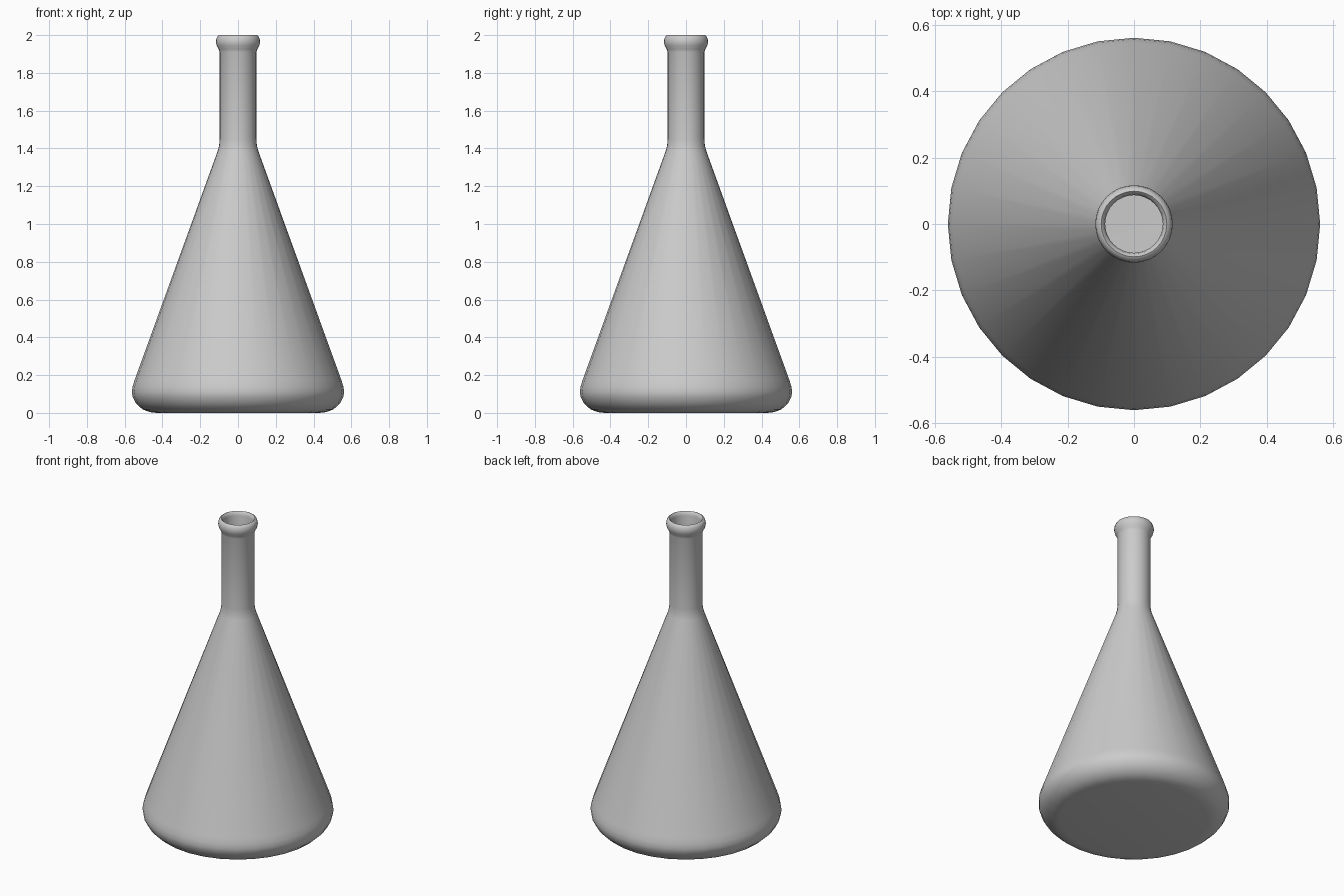
import bpy, bmesh, math

if "Cube" in bpy.data.objects:
    bpy.data.objects.remove(bpy.data.objects["Cube"])

SIDES = 32

# Outer profile from base centre to lip, then inner wall back down (radius, height)
profile = [
    (0.43, 0.0), (0.465, 0.004), (0.505, 0.018), (0.54, 0.05), (0.558, 0.085),
    (0.562, 0.11), (0.558, 0.14), (0.547, 0.175),
    (0.108, 1.385), (0.1, 1.415), (0.097, 1.45), (0.097, 1.91),
    (0.102, 1.925), (0.113, 1.945), (0.117, 1.965), (0.114, 1.983), (0.107, 1.996), (0.099, 2.0),
    (0.091, 1.993), (0.087, 1.975),
    (0.087, 1.45), (0.09, 1.415), (0.098, 1.385),
    (0.537, 0.172), (0.548, 0.14), (0.552, 0.11), (0.548, 0.088),
    (0.532, 0.057), (0.5, 0.028), (0.463, 0.014), (0.43, 0.01),
]


def lathe(name, points):
    bm = bmesh.new()
    rings = []
    for r, z in points:
        rings.append([bm.verts.new((r * math.cos(2 * math.pi * i / SIDES),
                                    r * math.sin(2 * math.pi * i / SIDES), z))
                      for i in range(SIDES)])
    for a, b in zip(rings, rings[1:]):
        for i in range(SIDES):
            j = (i + 1) % SIDES
            bm.faces.new((a[i], a[j], b[j], b[i]))
    # Outside base and inside floor
    bm.faces.new(rings[0][::-1])
    bm.faces.new(rings[-1])
    bmesh.ops.recalc_face_normals(bm, faces=bm.faces[:])
    mesh = bpy.data.meshes.new(name)
    bm.to_mesh(mesh)
    bm.free()
    obj = bpy.data.objects.new(name, mesh)
    bpy.context.collection.objects.link(obj)
    bpy.context.view_layer.objects.active = obj
    obj.select_set(True)
    bpy.ops.object.shade_smooth_by_angle(angle=math.radians(40))
    return obj


# Hollow conical flask
lathe("conical_flask", profile)
